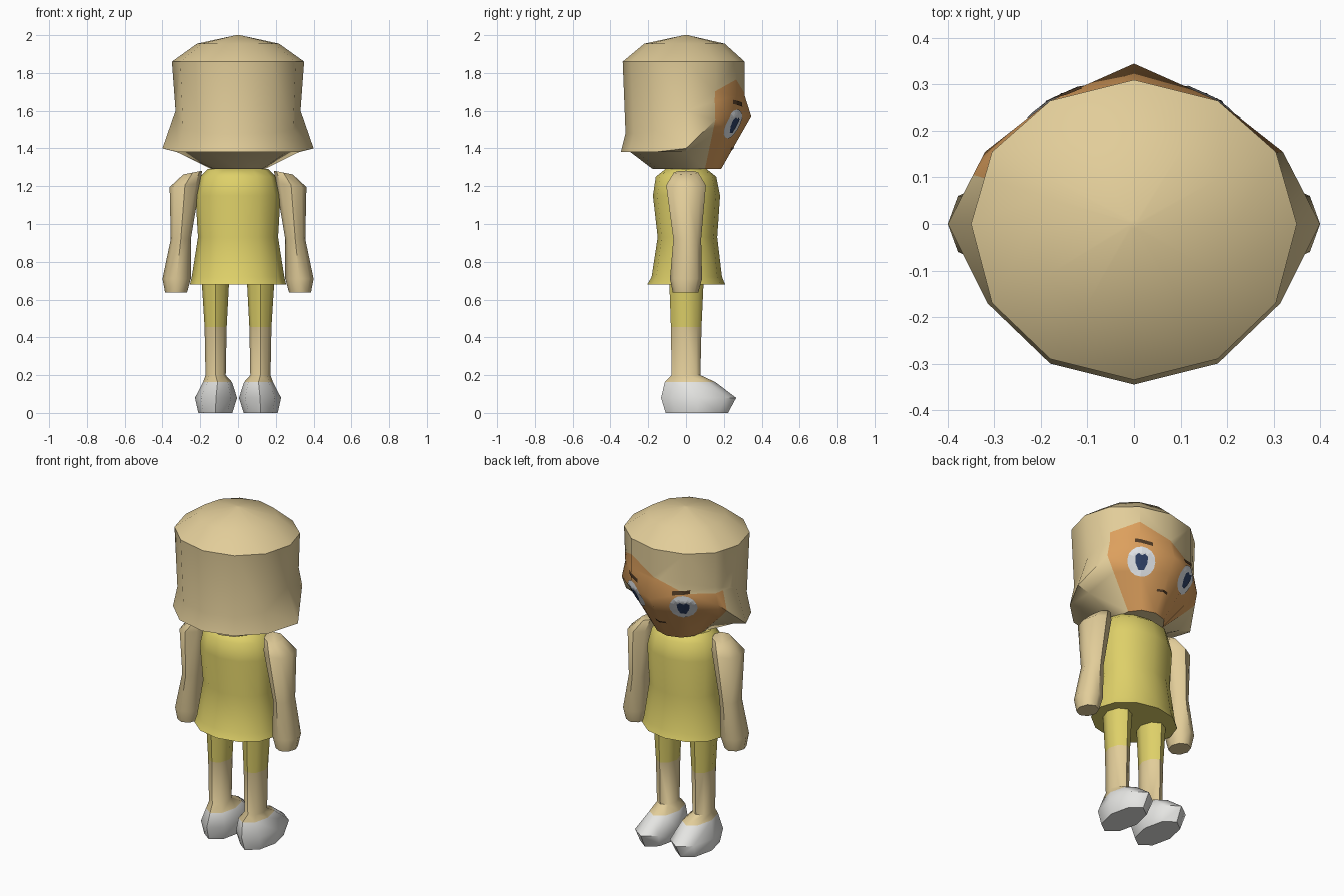
import bpy, bmesh, math
from mathutils import Vector
from mathutils.bvhtree import BVHTree

if "Cube" in bpy.data.objects:
    bpy.data.objects.remove(bpy.data.objects["Cube"])


def mat(name, r, g, b):
    m = bpy.data.materials.new(name)
    m.diffuse_color = (r, g, b, 1)
    m.use_nodes = True
    m.node_tree.nodes["Principled BSDF"].inputs["Base Color"].default_value = m.diffuse_color
    return m


TAN = mat("tan", .76, .61, .32)
YELLOW = mat("dress yellow", .73, .63, .14)
ORANGE = mat("face orange", .72, .35, .11)
SHOE = mat("shoe white", .78, .78, .76)
EYE = mat("eye white", .76, .79, .82)
NAVY = mat("pupil navy", .028, .055, .14)
BROWN = mat("brow brown", .08, .042, .018)


def finish(bm, name, mats, angle=42):
    bmesh.ops.recalc_face_normals(bm, faces=bm.faces)
    me = bpy.data.meshes.new(name)
    bm.to_mesh(me)
    for m in mats:
        me.materials.append(m)
    for p in me.polygons:
        p.use_smooth = True
    me.set_sharp_from_angle(angle=math.radians(angle))
    ob = bpy.data.objects.new(name, me)
    bpy.context.collection.objects.link(ob)
    return ob


def loft(rings):
    """Skin a stack of closed point rings and cap both ends."""
    bm = bmesh.new()
    rows = [[bm.verts.new(p) for p in ring] for ring in rings]
    n = len(rows[0])
    for a, b in zip(rows, rows[1:]):
        for i in range(n):
            j = (i + 1) % n
            bm.faces.new((a[i], a[j], b[j], b[i]))
    bm.faces.new(rows[0])
    bm.faces.new(rows[-1])
    bmesh.ops.recalc_face_normals(bm, faces=bm.faces)
    return bm


def oval(z, x0, x1, y0, y1, n=8, tilt=0):
    """Ring of n points filling the given x and y extents."""
    cx, cy, rx, ry = (x0 + x1) / 2, (y0 + y1) / 2, (x1 - x0) / 2, (y1 - y0) / 2
    pts = []
    for i in range(n):
        a = 2 * math.pi * i / n
        pts.append((cx + rx * math.cos(a), cy + ry * math.sin(a),
                    z + tilt * rx * math.cos(a)))
    return pts


# Head and hood of hair: seven half-columns from face (+y) to back, mirrored
top = [(0, .31), (.18, .265), (.305, .155), (.35, 0), (.305, -.17), (.18, -.29), (0, -.335)]
rim = [(0, .345), (.18, .265), (.32, .155), (.4, 0), (.315, -.17), (.18, -.3), (0, -.345)]
chin = [(0, .185), (.08, .16), (.125, .1), (.14, 0), (.125, -.09), (.08, -.15), (0, -.175)]
waist_z = [1.68, 1.68, 1.65, 1.6, 1.5, 1.48, 1.48]
rim_z = [1.57, 1.57, 1.55, 1.4, 1.38, 1.38, 1.38]


def mirror_ring(half):
    return half + [(-x, y, z) for x, y, z in half[-2:0:-1]]


chin_r = [(x, y, 1.29) for x, y in chin]
rim_r = [(x, y, z) for (x, y), z in zip(rim, rim_z)]
under_r = []
for k in range(7):
    p = Vector(rim_r[k]).lerp(Vector(chin_r[k]), .3)
    if k > 2:
        p.z = 1.38
    under_r.append(tuple(p))
waist_r = [(x * s, y * s, z) for (x, y), z, s in
           zip(top, waist_z, (1, 1, .98, .945, .955, .955, .955))]
crown_r = [(x, y, 1.86) for x, y in top]
dome_r = [(x * .62, y * .66, 1.955) for x, y in top]
tip_r = [(x * .03, y * .03, 2.0) for x, y in top]
head = loft([mirror_ring(r) for r in
             (chin_r, under_r, rim_r, waist_r, crown_r, dome_r, tip_r)])

# Slanted hairline, cut into the front columns
hairline = [(.43, 1.64), (.305, 1.70), (.18, 1.765), (-.18, 1.62), (-.43, 1.61)]


def turn(f):
    c = f.calc_center_median()
    return math.degrees(math.atan2(c.x, c.y)), c


def cut(faces, co, no):
    geom = set(faces)
    for f in faces:
        geom.update(f.edges)
        geom.update(f.verts)
    bmesh.ops.bisect_plane(head, geom=list(geom), plane_co=co, plane_no=no)


for (xa, za), (xb, zb) in zip(hairline[1:], hairline[2:]):
    faces = [f for f in head.faces if abs(turn(f)[0]) < 88
             and xb < turn(f)[1].x < xa and turn(f)[1].z > 1.4]
    cut(faces, (xa, 0, za), (zb - za, 0, xa - xb))
side = math.radians(-73)
cut([f for f in head.faces if -88 < turn(f)[0] < -62],
    (0, 0, 0), (math.cos(side), -math.sin(side), 0))


def line_height(x):
    for (xa, za), (xb, zb) in zip(hairline, hairline[1:]):
        if xb <= x <= xa:
            return za + (zb - za) * (x - xa) / (xb - xa)
    return 0


for f in head.faces:
    a, c = turn(f)
    if -73 < a < 60 and c.z > 1.295 and c.z < line_height(c.x):
        f.material_index = 1
tree = BVHTree.FromBMesh(head)
finish(head, "head", [TAN, ORANGE])


# Painted facial details: thin plates laid onto the head surface
def plate(name, material, x, y, z, outline, lift, rings=8):
    d = Vector((x, y, 0)).normalized() if abs(x) > .01 else Vector((0, 1, 0))
    right = Vector((d.y, -d.x, 0))
    bm = bmesh.new()

    def place(u, v):
        o = Vector((x, y, z)) + right * u + Vector((0, 0, v)) + d * .5
        hit, normal, _, _ = tree.ray_cast(o, -d)
        if hit is None:
            hit = o - d * .5
        return bm.verts.new(hit + d * lift)

    n = len(outline)
    mu, mv = sum(p[0] for p in outline) / n, sum(p[1] for p in outline) / n
    rows = [[place(mu + (u - mu) * k / rings, mv + (v - mv) * k / rings)
             for u, v in outline] for k in range(1, rings + 1)]
    mid = place(mu, mv)
    for i in range(n):
        j = (i + 1) % n
        bm.faces.new((mid, rows[0][i], rows[0][j]))
        for a, b in zip(rows, rows[1:]):
            bm.faces.new((a[i], b[i], b[j], a[j]))
    bm.normal_update()
    if sum((f.normal.dot(d) for f in bm.faces)) < 0:
        bmesh.ops.reverse_faces(bm, faces=bm.faces)
    me = bpy.data.meshes.new(name)
    bm.to_mesh(me)
    me.materials.append(material)
    ob = bpy.data.objects.new(name, me)
    bpy.context.collection.objects.link(ob)


def disc(ru, rv, n=16):
    return [(ru * math.cos(2 * math.pi * i / n), rv * math.sin(2 * math.pi * i / n))
            for i in range(n)]


def bar(w, h, slope):
    us = [-w + 2 * w * i / 6 for i in range(7)]
    return [(u, slope * u - h) for u in us] + [(u, slope * u + h) for u in reversed(us)]


for s, label in ((1, "right"), (-1, "left")):
    plate(label + "_eye", EYE, s * .17, .27, 1.53, disc(.078, .078), .004)
    pupil = [(-.036, .025), (-.018, .04), (0, .03), (.018, .04), (.036, .025),
             (.032, -.01), (.015, -.042), (-.015, -.042), (-.032, -.01)]
    plate(label + "_pupil", NAVY, s * .17, .27, 1.525, pupil, .008)
    plate(label + "_brow", BROWN, s * .16, .275, 1.64 if s > 0 else 1.625,
          bar(.05, .011, s * .15), .004)
plate("mouth", BROWN, 0, .25, 1.4, bar(.035, .006, 0), .004)

# Dress with flared hem
dress = [(1.29, .16, -.11, .11), (1.25, .2, -.16, .16), (1.15, .225, -.175, .18),
         (.93, .212, -.15, .165), (.72, .245, -.182, .19), (.68, .255, -.205, .207)]
finish(loft([oval(z, -x, x, a, b, 12) for z, x, a, b in dress]), "dress", [YELLOW])

# Arms and legs, mirrored left and right
arm = [(1.272, .19, .29, -.065, .065, -.2), (1.205, .2, .362, -.105, .105, -.12),
       (.92, .25, .356, -.067, .08, 0), (.71, .25, .4, -.085, .085, 0),
       (.637, .27, .386, -.07, .065, 0)]
leg = [(.74, .045, .195, -.09, .095), (.455, .06, .177, -.08, .082),
       (.2, .065, .172, -.076, .076), (.163, .032, .185, -.112, .155),
       (.08, .005, .228, -.132, .265), (0, .03, .21, -.108, .222)]
for s, label in ((1, "right"), (-1, "left")):
    a = loft([[(s * x, y, z) for x, y, z in oval(*r[:5], 8, r[5])] for r in arm])
    finish(a, label + "_arm", [TAN], 50)
    b = loft([[(s * x, y, z) for x, y, z in oval(*r, 8)] for r in leg])
    for f in b.faces:
        z = f.calc_center_median().z
        f.material_index = 1 if z > .455 else 2 if z < .163 else 0
    finish(b, label + "_leg", [TAN, YELLOW, SHOE], 50)
